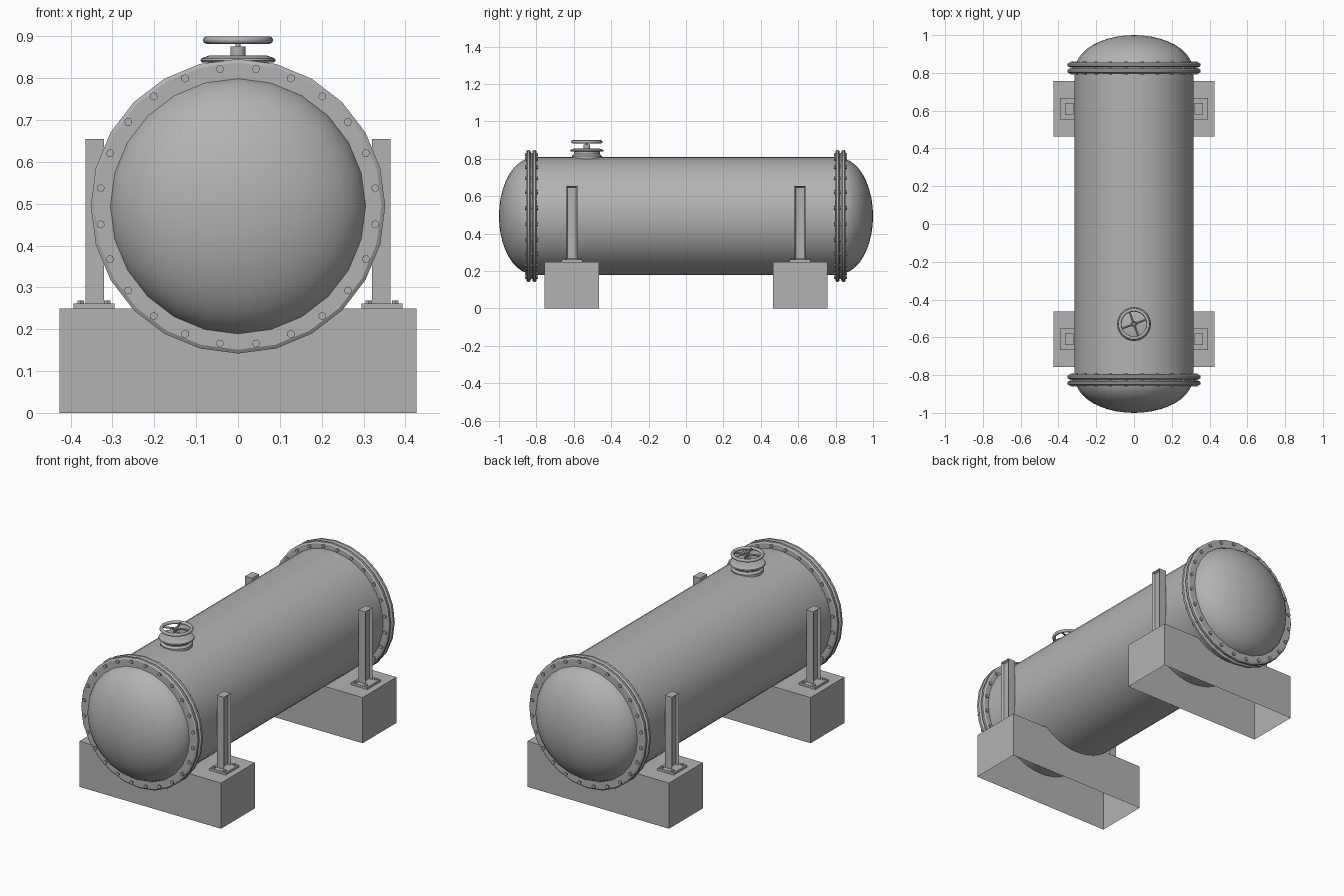
import bpy, bmesh, math
from mathutils import Matrix, Vector

cube = bpy.data.objects.get("Cube")
if cube:
    bpy.data.objects.remove(cube, do_unlink=True)

grey = bpy.data.materials.new("plain grey")
grey.use_nodes = True
COLOUR = (0.45, 0.45, 0.45, 1)
grey.diffuse_color = COLOUR
grey.node_tree.nodes["Principled BSDF"].inputs["Base Color"].default_value = COLOUR

AXIS_Z = 0.494    # height of the tank axis
SIDES = 24
UPRIGHT = Matrix.Identity(4)


def finish(name, bm, smooth=0):
    bmesh.ops.recalc_face_normals(bm, faces=bm.faces)
    mesh = bpy.data.meshes.new(name)
    bm.to_mesh(mesh)
    bm.free()
    mesh.materials.append(grey)
    obj = bpy.data.objects.new(name, mesh)
    bpy.context.collection.objects.link(obj)
    if smooth:
        bpy.ops.object.select_all(action='DESELECT')
        obj.select_set(True)
        bpy.context.view_layer.objects.active = obj
        bpy.ops.object.shade_smooth_by_angle(angle=math.radians(smooth))
    return obj


def lathe(name, profile, matrix, sides=SIDES, smooth=35):
    """Spin (radius, height) points about the local z axis."""
    bm = bmesh.new()
    verts = [bm.verts.new((r, 0, h)) for r, h in profile]
    edges = [bm.edges.new(pair) for pair in zip(verts, verts[1:])]
    bmesh.ops.spin(bm, geom=verts + edges, cent=(0, 0, 0), axis=(0, 0, 1),
                   angle=math.tau, steps=sides)
    bmesh.ops.remove_doubles(bm, verts=bm.verts, dist=0.0001)
    bm.transform(matrix)
    return finish(name, bm, smooth)


def add_box(bm, centre, size):
    m = Matrix.Translation(centre) @ Matrix.Diagonal((*size, 1))
    return bmesh.ops.create_cube(bm, size=1, matrix=m)["verts"]


def add_rod(bm, matrix, radius, depth, sides=6):
    bmesh.ops.create_cone(bm, cap_ends=True, segments=sides, radius1=radius,
                          radius2=radius, depth=depth, matrix=matrix)


def along_y(sign):
    """Local z points outwards along the tank."""
    return Matrix.Translation((0, 0, AXIS_Z)) @ Matrix.Rotation(math.pi / 2 * -sign, 4, 'X')


# Tank shell
lathe("tank_shell", [(0.316, -0.82), (0.316, 0.82)], along_y(1), sides=48)

for sign, end in ((-1, "front"), (1, "back")):
    out = along_y(sign)
    # Domed end
    dome = [(0.31 * math.cos(a), 0.82 + 0.18 * math.sin(a))
            for a in (math.pi / 2 * i / 10 for i in range(11))]
    lathe(end + "_dome", dome, out, smooth=60)

    # Paired flanges with a gasket between
    for part, low, high in (("inner", 0.798, 0.822), ("outer", 0.83, 0.854)):
        lathe(f"{end}_{part}_flange",
              [(0.305, low), (0.343, low), (0.352, low + 0.006),
               (0.352, high - 0.006), (0.343, high), (0.305, high)], out, smooth=20)
    lathe(end + "_gasket", [(0.335, 0.82), (0.335, 0.832)], out)

    # Ring of hexagonal bolts
    bm = bmesh.new()
    for i in range(24):
        turn = Matrix.Rotation(math.tau * (i + 0.5) / 24, 4, 'Z')
        add_rod(bm, out @ turn @ Matrix.Translation((0.331, 0, 0.826)), 0.01, 0.07)
    finish(end + "_flange_bolts", bm)

    # Hollow support block, open underneath
    bm = bmesh.new()
    add_box(bm, (0, sign * 0.61, 0.1245), (0.854, 0.292, 0.249))
    bottom = [f for f in bm.faces if f.calc_center_median().z < 0.01]
    bmesh.ops.delete(bm, geom=bottom, context='FACES_ONLY')
    finish(end + "_support_block", bm)

    for side, side_name in ((-1, "right"), (1, "left")):
        label = f"{end}_{side_name}"
        # Base plate with corner bolts
        bm = bmesh.new()
        add_box(bm, (side * 0.344, sign * 0.61, 0.255), (0.098, 0.112, 0.014))
        for dx in (-0.032, 0.032):
            for dy in (-0.042, 0.042):
                spot = Vector((side * 0.344 + dx, sign * 0.61 + dy, 0.264))
                add_rod(bm, Matrix.Translation(spot), 0.009, 0.009)
        finish(label + "_base_plate", bm)

        # Upright post with a recessed outer face
        bm = bmesh.new()
        add_box(bm, (side * 0.342, sign * 0.61, 0.458), (0.044, 0.06, 0.394))
        faces = [f for f in bm.faces if f.normal.x * side > 0.9]
        bmesh.ops.inset_region(bm, faces=faces, thickness=0.01)
        bmesh.ops.translate(bm, verts=faces[0].verts, vec=(-side * 0.014, 0, 0))
        finish(label + "_post", bm)

# Manhole neck and lid
hatch = Matrix.Translation((0, -0.53, 0))
lathe("hatch_neck", [(0.08, 0.78), (0.08, 0.815), (0.07, 0.825), (0.07, 0.84)], hatch)
lathe("hatch_lid", [(0, 0.838), (0.086, 0.838), (0.09, 0.842), (0.088, 0.847),
                    (0.07, 0.854), (0, 0.855)], hatch)

# Hub and stem
bm = bmesh.new()
add_rod(bm, hatch @ Matrix.Translation((0, 0, 0.864)), 0.018, 0.024, 12)
add_rod(bm, hatch @ Matrix.Translation((0, 0, 0.883)), 0.006, 0.034, 10)
finish("valve_stem", bm, 40)

# Handwheel rim and spokes
rim = [(0.075 + 0.009 * math.cos(a), 0.891 + 0.009 * math.sin(a))
       for a in (math.tau * i / 8 for i in range(9))]
lathe("handwheel_rim", rim, hatch, smooth=60)
bm = bmesh.new()
for i in range(4):
    spoke = (Matrix.Rotation(math.radians(20 + 90 * i), 4, 'Z')
             @ Matrix.Translation((0.037, 0, 0.891)) @ Matrix.Rotation(math.pi / 2, 4, 'Y'))
    add_rod(bm, hatch @ spoke, 0.005, 0.074, 8)
finish("handwheel_spokes", bm, 40)
